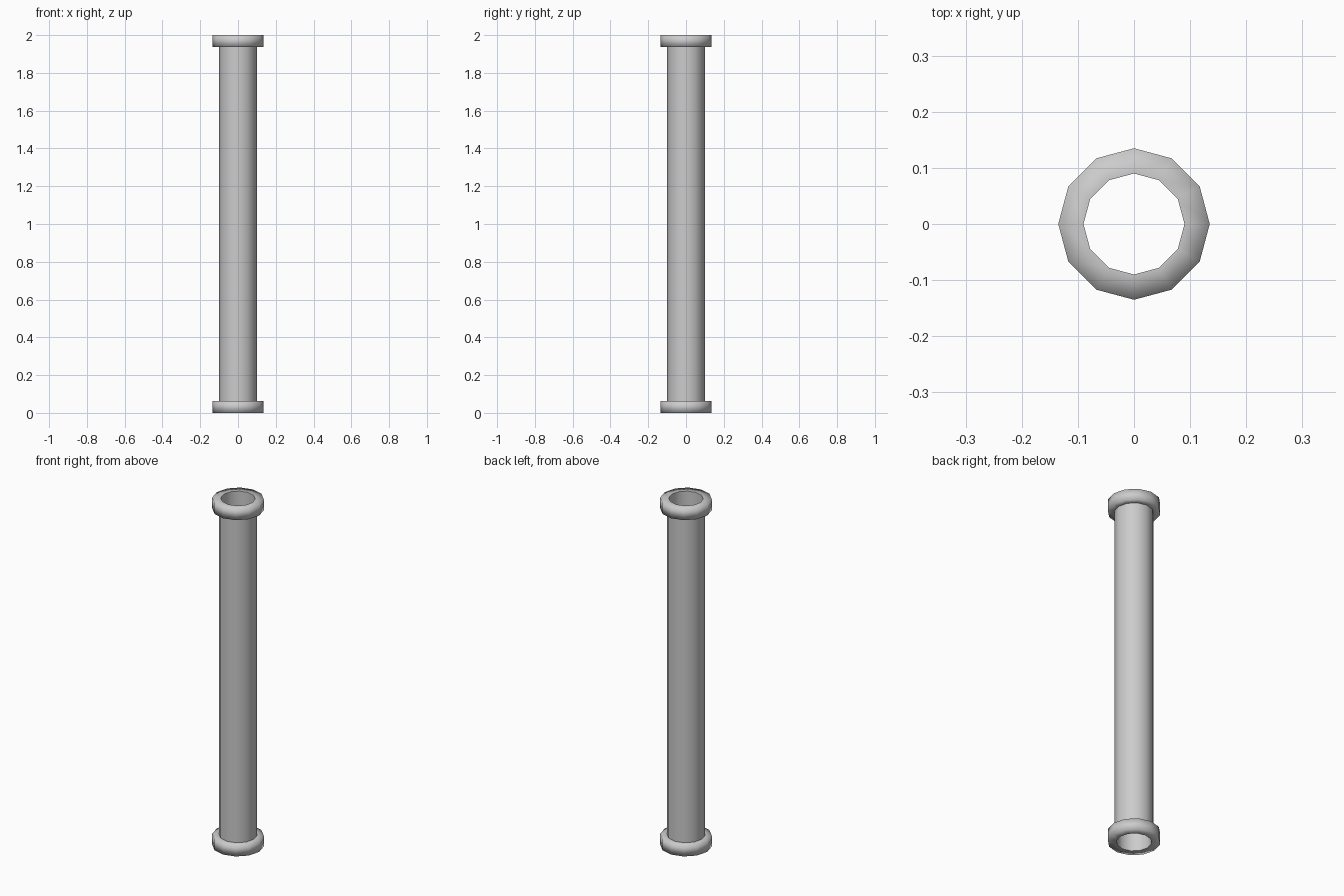
import bpy, bmesh, math

if "Cube" in bpy.data.objects:
    bpy.data.objects.remove(bpy.data.objects["Cube"])

SIDES = 12
R_BORE, R_PIPE, R_FLANGE = 0.09, 0.10, 0.135
H, T = 2.0, 0.063


def revolve(name, profiles):
    """Revolve (radius, z) profiles about z; outside runs upward, bore downward."""
    bm = bmesh.new()
    for profile in profiles:
        rings = []
        for r, z in profile:
            angles = [2 * math.pi * i / SIDES for i in range(SIDES)]
            rings.append([bm.verts.new((r * math.cos(a), r * math.sin(a), z)) for a in angles])
        for lo, hi in zip(rings, rings[1:]):
            for i in range(SIDES):
                j = (i + 1) % SIDES
                bm.faces.new((lo[i], lo[j], hi[j], hi[i])).smooth = True
    mesh = bpy.data.meshes.new(name)
    bm.to_mesh(mesh)
    bm.free()
    obj = bpy.data.objects.new(name, mesh)
    bpy.context.collection.objects.link(obj)
    return obj


# Straight tube: outer wall between the flanges, bore right through
revolve("pipe", [[(R_PIPE, T), (R_PIPE, H - T)], [(R_BORE, H), (R_BORE, 0)]])

# Smooth-shaded collars at both ends
revolve("bottom_flange", [[(R_BORE, 0), (R_FLANGE, 0), (R_FLANGE, T), (R_PIPE, T)]])
revolve("top_flange", [[(R_PIPE, H - T), (R_FLANGE, H - T), (R_FLANGE, H), (R_BORE, H)]])
